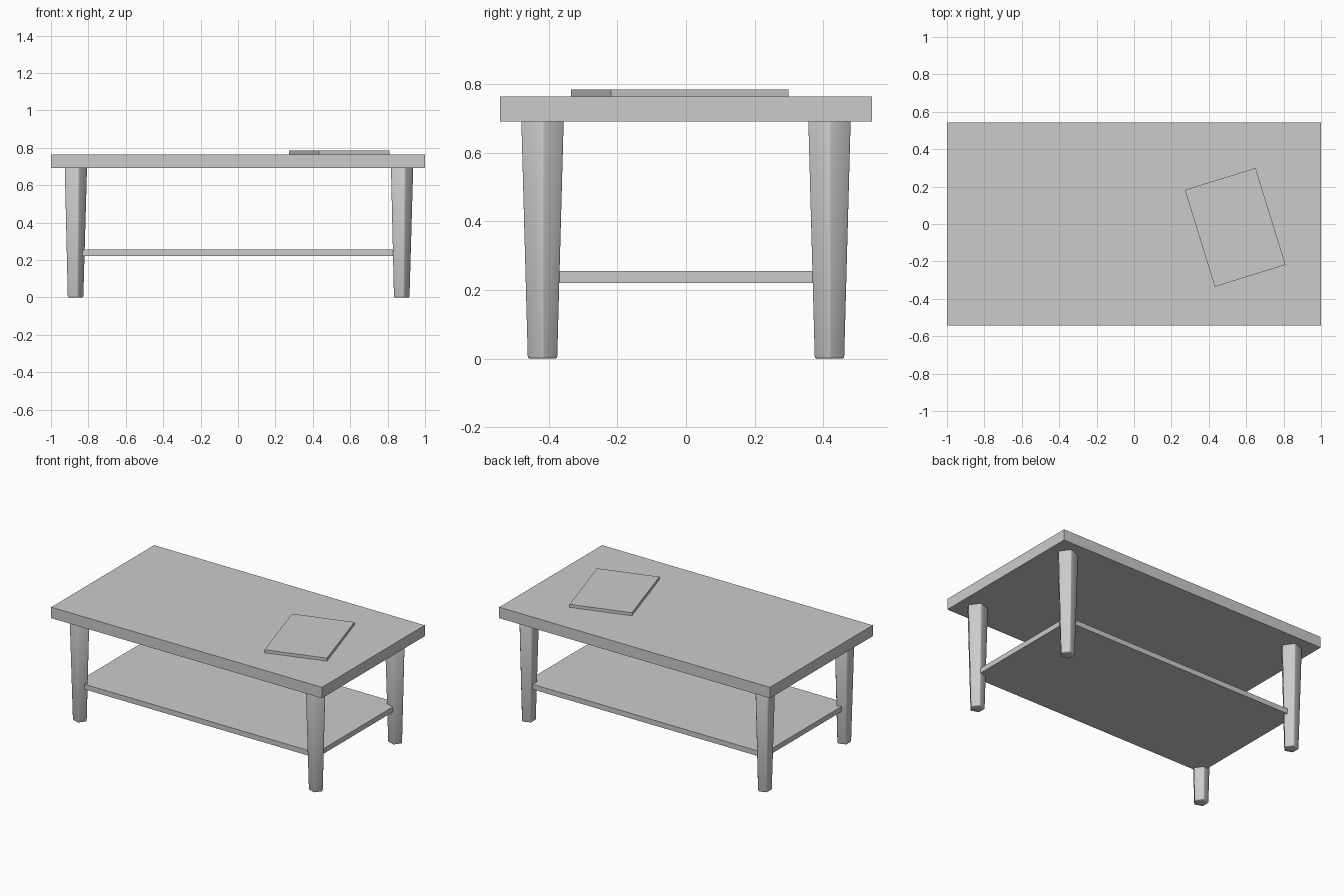
import bpy, bmesh, math

if "Cube" in bpy.data.objects:
    bpy.data.objects.remove(bpy.data.objects["Cube"])

grey = bpy.data.materials.new("plain_grey")
grey.diffuse_color = (0.6, 0.6, 0.6, 1)
grey.use_nodes = True
grey.node_tree.nodes["Principled BSDF"].inputs["Base Color"].default_value = grey.diffuse_color


def make_object(name, bm, smooth=False):
    bmesh.ops.recalc_face_normals(bm, faces=bm.faces)
    mesh = bpy.data.meshes.new(name)
    bm.to_mesh(mesh)
    bm.free()
    mesh.materials.append(grey)
    for p in mesh.polygons:
        p.use_smooth = smooth
    ob = bpy.data.objects.new(name, mesh)
    bpy.context.collection.objects.link(ob)
    return ob


def box(name, size, center, turn=0.0):
    bm = bmesh.new()
    bmesh.ops.create_cube(bm, size=1)
    bmesh.ops.scale(bm, vec=size, verts=bm.verts)
    ob = make_object(name, bm)
    ob.location = center
    ob.rotation_euler.z = turn
    return ob


def leg(name, x, y, height=0.70, r_bottom=0.047, r_top=0.067):
    # tapered five-sided post, one corner pointing to +x, softened edges
    bm = bmesh.new()
    rings = []
    for z, r in ((0.0, r_bottom), (height, r_top)):
        rings.append([bm.verts.new((r * math.cos(i * math.tau / 5),
                                    r * math.sin(i * math.tau / 5), z))
                      for i in range(5)])
    low, high = rings
    for i in range(5):
        j = (i + 1) % 5
        bm.faces.new((low[i], low[j], high[j], high[i]))
    bm.faces.new(low[::-1])
    bm.faces.new(high)
    bmesh.ops.bevel(bm, geom=bm.edges[:], offset=0.006, segments=2,
                    profile=0.5, affect='EDGES')
    ob = make_object(name, bm, smooth=True)
    ob.location = (x, y, 0)
    return ob


# table top and lower shelf
box("table_top", (2.0, 1.085, 0.073), (0, 0, 0.7285))
box("lower_shelf", (1.77, 0.87, 0.034), (0, 0, 0.238))

# flat book lying turned on the top
box("flat_book", (0.396, 0.542, 0.020), (0.541, -0.018, 0.775), math.radians(17.2))

# four legs
for side, x in (("left", -0.872), ("right", 0.872)):
    for end, y in (("front", -0.4185), ("back", 0.4185)):
        leg(f"{end}_{side}_leg", x, y)
